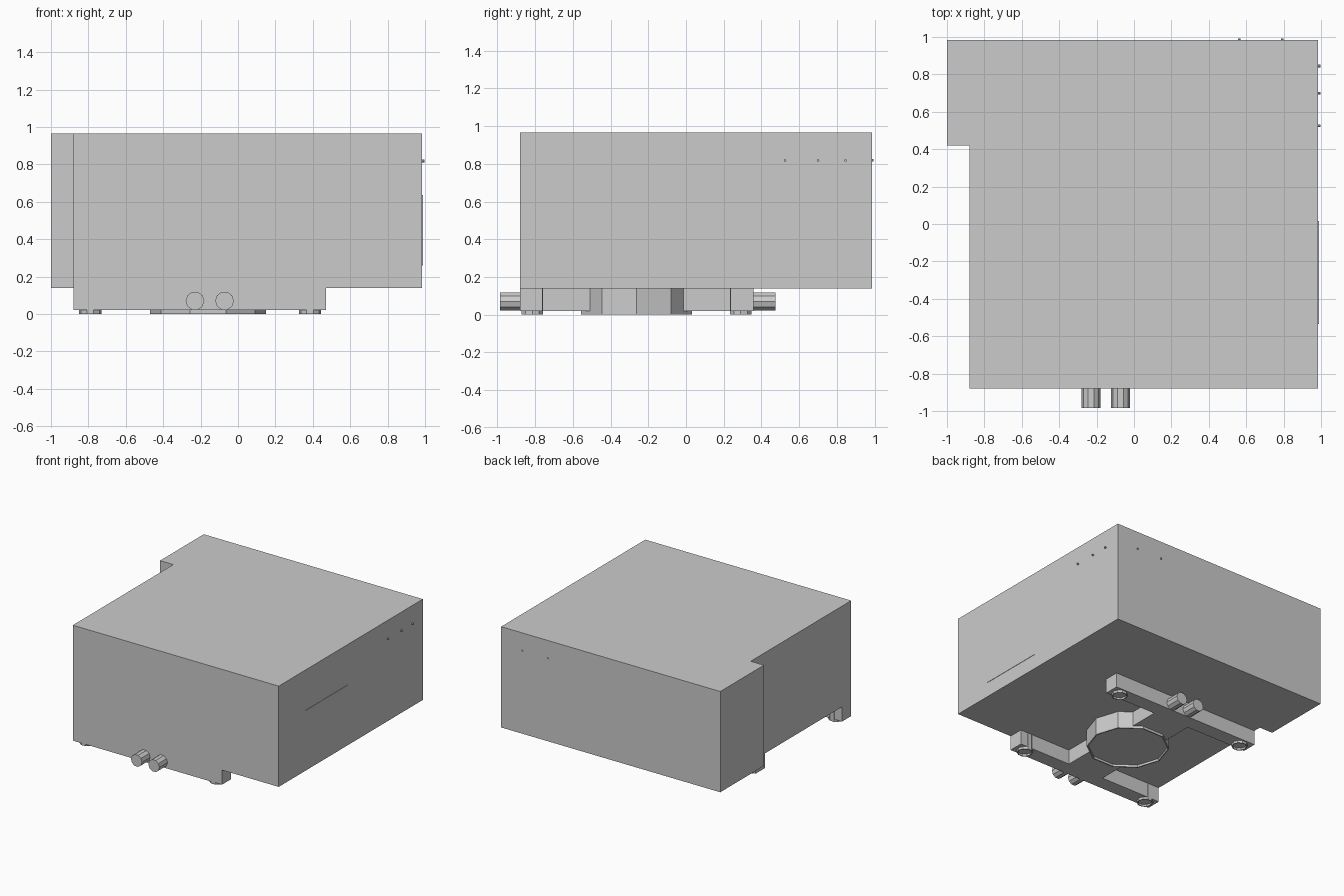
import bpy, bmesh
from math import cos, sin, tau
from mathutils import Vector

if "Cube" in bpy.data.objects:
    bpy.data.objects.remove(bpy.data.objects["Cube"])


def finish(name, bm):
    bmesh.ops.recalc_face_normals(bm, faces=bm.faces)
    me = bpy.data.meshes.new(name)
    bm.to_mesh(me)
    bm.free()
    ob = bpy.data.objects.new(name, me)
    bpy.context.collection.objects.link(ob)
    return ob


def prism(name, outline, z0, z1):
    bm = bmesh.new()
    f = bm.faces.new([bm.verts.new((x, y, z0)) for x, y in outline])
    r = bmesh.ops.extrude_face_region(bm, geom=[f])
    vs = [v for v in r["geom"] if isinstance(v, bmesh.types.BMVert)]
    bmesh.ops.translate(bm, verts=vs, vec=(0, 0, z1 - z0))
    return finish(name, bm)


def box(name, x0, x1, y0, y1, z0, z1):
    return prism(name, [(x0, y0), (x1, y0), (x1, y1), (x0, y1)], z0, z1)


def lathe(name, centre, profile, sides=10, axis=(0, 0, 1)):
    """Closed solid from (radius, height) rings, turned about an axis."""
    bm = bmesh.new()
    c = Vector(centre)
    w = Vector(axis)
    u = Vector((1, 0, 0)) if abs(w.x) < 0.5 else Vector((0, 1, 0))
    v = w.cross(u)
    rings = []
    for r, h in profile:
        rings.append([bm.verts.new(c + w * h + r * (u * cos(tau * i / sides) + v * sin(tau * i / sides)))
                      for i in range(sides)])
    for a, b in zip(rings, rings[1:]):
        for i in range(sides):
            j = (i + 1) % sides
            bm.faces.new((a[i], a[j], b[j], b[i]))
    bm.faces.new(rings[0])
    bm.faces.new(rings[-1])
    return finish(name, bm)


# Main housing with the wider rear-left section
prism("housing", [(-0.88, -0.88), (0.985, -0.88), (0.985, 0.985), (-1, 0.985),
                  (-1, 0.42), (-0.88, 0.42)], 0.14, 0.965)

# H-shaped underframe
box("front_bar", -0.88, 0.47, -0.88, -0.76, 0.02, 0.14)
box("rear_bar", -0.88, 0.47, 0.235, 0.357, 0.02, 0.14)
box("centre_beam", -0.33, 0.0, -0.76, 0.235, 0.02, 0.14)

# Round hub and feet, each with a shallow recess below
lathe("hub", (-0.16, -0.262, 0), [(0.31, 0.14), (0.31, 0), (0.30, 0), (0.30, 0.018)])
for x in (-0.79, 0.385):
    for y in (-0.815, 0.29):
        lathe("foot", (x, y, 0), [(0.06, 0.139), (0.06, 0), (0.052, 0), (0.052, 0.015)])

# Pipe connectors at the front and rear of the frame
for x in (-0.23, -0.072):
    for y, d in ((-0.87, -1), (0.345, 1)):
        lathe("connector", (x, y, 0.07), [(0.05, 0), (0.05, 0.13 if d > 0 else 0.115)], axis=(0, d, 0))

# Side panel
box("side_panel", 0.98, 0.988, -0.535, 0.015, 0.26, 0.635)

# Small studs high on the right side and the back
for y in (0.525, 0.70, 0.845):
    lathe("side_stud", (0.98, y, 0.818), [(0.007, 0), (0.007, 0.018)], 8, (1, 0, 0))
for x in (0.563, 0.793):
    lathe("back_stud", (x, 0.98, 0.818), [(0.007, 0), (0.007, 0.013)], 8, (0, 1, 0))
